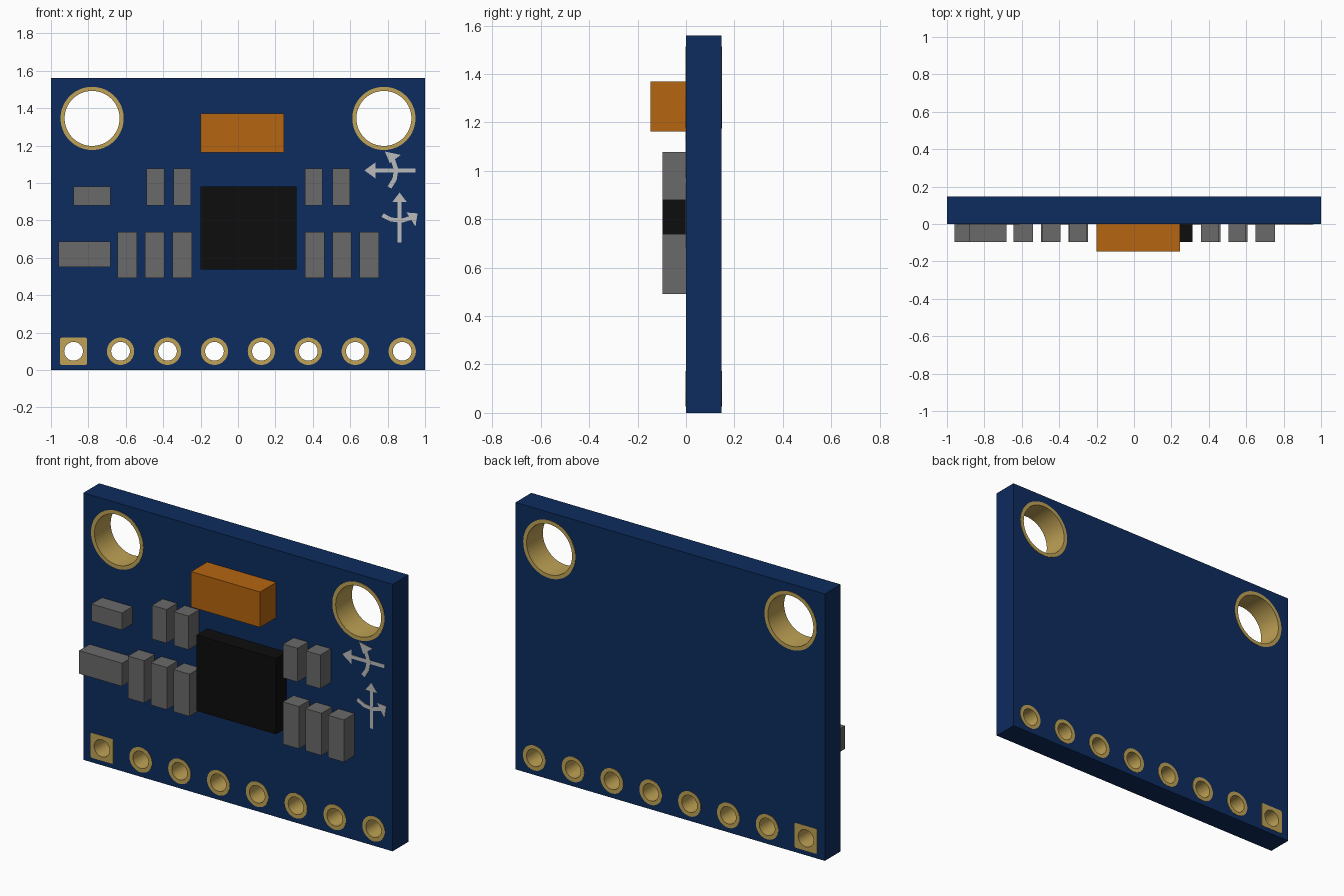
import bpy, bmesh, math
from mathutils import Matrix, Vector

cube = bpy.data.objects.get("Cube")
if cube:
    bpy.data.objects.remove(cube, do_unlink=True)

THICK = 0.146      # board thickness
PROUD = 0.002      # how far pads and markings stand off the board


def material(name, rgb, rough=0.6):
    m = bpy.data.materials.new(name)
    m.use_nodes = True
    m.diffuse_color = (*rgb, 1)
    bsdf = m.node_tree.nodes["Principled BSDF"]
    bsdf.inputs["Base Color"].default_value = (*rgb, 1)
    bsdf.inputs["Roughness"].default_value = rough
    return m


BLUE = material("board blue", (0.004, 0.025, 0.112))
GOLD = material("plating gold", (0.52, 0.36, 0.09))
ORANGE = material("capacitor orange", (0.462, 0.13, 0.005))
GREY = material("component grey", (0.144, 0.144, 0.144))
BLACK = material("chip black", (0.004, 0.004, 0.004))
WHITE = material("marking grey", (0.5, 0.5, 0.5))


def add_object(name, mesh, mat):
    mesh.name = name
    mesh.materials.clear()
    mesh.materials.append(mat)
    obj = bpy.data.objects.new(name, mesh)
    bpy.context.collection.objects.link(obj)
    return obj


def box(name, x0, x1, z0, z1, depth, mat):
    """Component block standing off the front of the board."""
    bm = bmesh.new()
    bmesh.ops.create_cube(bm, size=1)
    bmesh.ops.scale(bm, vec=(x1 - x0, depth, z1 - z0), verts=bm.verts)
    bmesh.ops.translate(bm, vec=((x0 + x1) / 2, -depth / 2, (z0 + z1) / 2), verts=bm.verts)
    mesh = bpy.data.meshes.new(name)
    bm.to_mesh(mesh)
    bm.free()
    return add_object(name, mesh, mat)


def slab(name, outlines, y0, y1, mat):
    """Extrude x-z outlines from y0 to y1; inner outlines become holes."""
    cu = bpy.data.curves.new(name, 'CURVE')
    cu.dimensions = '2D'
    cu.fill_mode = 'BOTH'
    cu.extrude = (y1 - y0) / 2
    for pts in outlines:
        sp = cu.splines.new('POLY')
        sp.points.add(len(pts) - 1)
        for p, (x, z) in zip(sp.points, pts):
            p.co = (x, z, 0, 1)
        sp.use_cyclic_u = True
    tmp = bpy.data.objects.new(name + " outline", cu)
    bpy.context.collection.objects.link(tmp)
    dg = bpy.context.evaluated_depsgraph_get()
    mesh = bpy.data.meshes.new_from_object(tmp.evaluated_get(dg))
    bpy.data.objects.remove(tmp, do_unlink=True)
    bpy.data.curves.remove(cu)
    mesh.transform(Matrix.Translation((0, (y0 + y1) / 2, 0)) @ Matrix.Rotation(math.pi / 2, 4, 'X'))
    bm = bmesh.new()
    bm.from_mesh(mesh)
    bmesh.ops.remove_doubles(bm, verts=bm.verts, dist=1e-5)
    bmesh.ops.recalc_face_normals(bm, faces=bm.faces)
    for f in bm.faces:
        f.smooth = False
    bm.to_mesh(mesh)
    bm.free()
    return add_object(name, mesh, mat)


def circle(x, z, r, n=48):
    return [(x + r * math.cos(2 * math.pi * i / n), z + r * math.sin(2 * math.pi * i / n))
            for i in range(n)]


def rect(x0, x1, z0, z1):
    return [(x0, z0), (x1, z0), (x1, z1), (x0, z1)]


def rounded_square(x, z, h, r=0.01):
    pts = []
    for k, (sx, sz) in enumerate(((1, 1), (-1, 1), (-1, -1), (1, -1))):
        for j in range(4):
            a = math.pi / 2 * (k + j / 3)
            pts.append((x + sx * (h - r) + r * math.cos(a), z + sz * (h - r) + r * math.sin(a)))
    return pts


def stroke(points, width):
    """Outline of a constant-width line through the points."""
    pts = [Vector(p) for p in points]
    left, right = [], []
    for i, p in enumerate(pts):
        d = (pts[min(i + 1, len(pts) - 1)] - pts[max(i - 1, 0)]).normalized()
        n = Vector((-d.y, d.x)) * width / 2
        left.append(tuple(p + n))
        right.append(tuple(p - n))
    return left + right[::-1]


# Plated holes: two mounting holes and a row of eight pins, the first one square
holes = []
for side, sx in (("right", -1), ("left", 1)):
    holes.append((side + "_mounting_ring", circle(0.78 * sx, 1.345, 0.169, 64),
                  circle(0.78 * sx, 1.345, 0.147, 64)))
for i in range(8):
    x, z = -0.879 + 0.251 * i, 0.1
    outer = rounded_square(x, z, 0.073) if i == 0 else circle(x, z, 0.073)
    holes.append((f"pin_pad_{i + 1}", outer, circle(x, z, 0.05)))

slab("board", [rect(-1, 1, 0, 1.56)] + [outer for _, outer, _ in holes], 0, THICK, BLUE)
for name, outer, inner in holes:
    ring = slab(name, [outer, inner], -PROUD, THICK + PROUD, GOLD)
    bpy.ops.object.select_all(action='DESELECT')
    ring.select_set(True)
    bpy.context.view_layer.objects.active = ring
    bpy.ops.object.shade_smooth_by_angle(angle=math.radians(30))

# Large components
box("tall_capacitor", -0.2, 0.246, 1.163, 1.37, 0.147, ORANGE)
box("main_chip", -0.2, 0.313, 0.537, 0.98, 0.097, BLACK)

# Small upright components in two rows
for i, x in enumerate((-0.441, -0.299, 0.406, 0.553)):
    box(f"upper_component_{i + 1}", x - 0.047, x + 0.047, 0.88, 1.077, 0.097, GREY)
for i, x in enumerate((-0.591, -0.444, -0.298, 0.41, 0.556, 0.701)):
    box(f"lower_component_{i + 1}", x - 0.052, x + 0.052, 0.492, 0.739, 0.097, GREY)

# Small components lying sideways
box("flat_component_small", -0.88, -0.682, 0.88, 0.98, 0.097, GREY)
box("flat_component_large", -0.96, -0.682, 0.551, 0.686, 0.097, GREY)

# Printed direction arrows: straight shaft, curved turn line and their heads
markings = {
    "sideways_arrow_shaft": stroke([(0.949, 1.067), (0.725, 1.067)], 0.021),
    "sideways_arrow_head": [(0.676, 1.067), (0.735, 1.024), (0.735, 1.11)],
    "sideways_turn_line": stroke([(0.826, 1.13), (0.846, 1.07), (0.837, 1.02), (0.81, 0.976)], 0.024),
    "sideways_turn_head": [(0.785, 1.168), (0.87, 1.15), (0.812, 1.105)],
    "upward_arrow_shaft": stroke([(0.864, 0.682), (0.864, 0.91)], 0.021),
    "upward_arrow_head": [(0.864, 0.949), (0.826, 0.899), (0.902, 0.899)],
    "upward_turn_line": stroke([(0.773, 0.828), (0.816, 0.805), (0.874, 0.798), (0.928, 0.814)], 0.022),
    "upward_turn_head": [(0.901, 0.842), (0.96, 0.837), (0.949, 0.767)],
}
for i, (name, outline) in enumerate(markings.items()):
    slab(name, [outline], -PROUD - 0.0003 * (i % 4), 0, WHITE)
